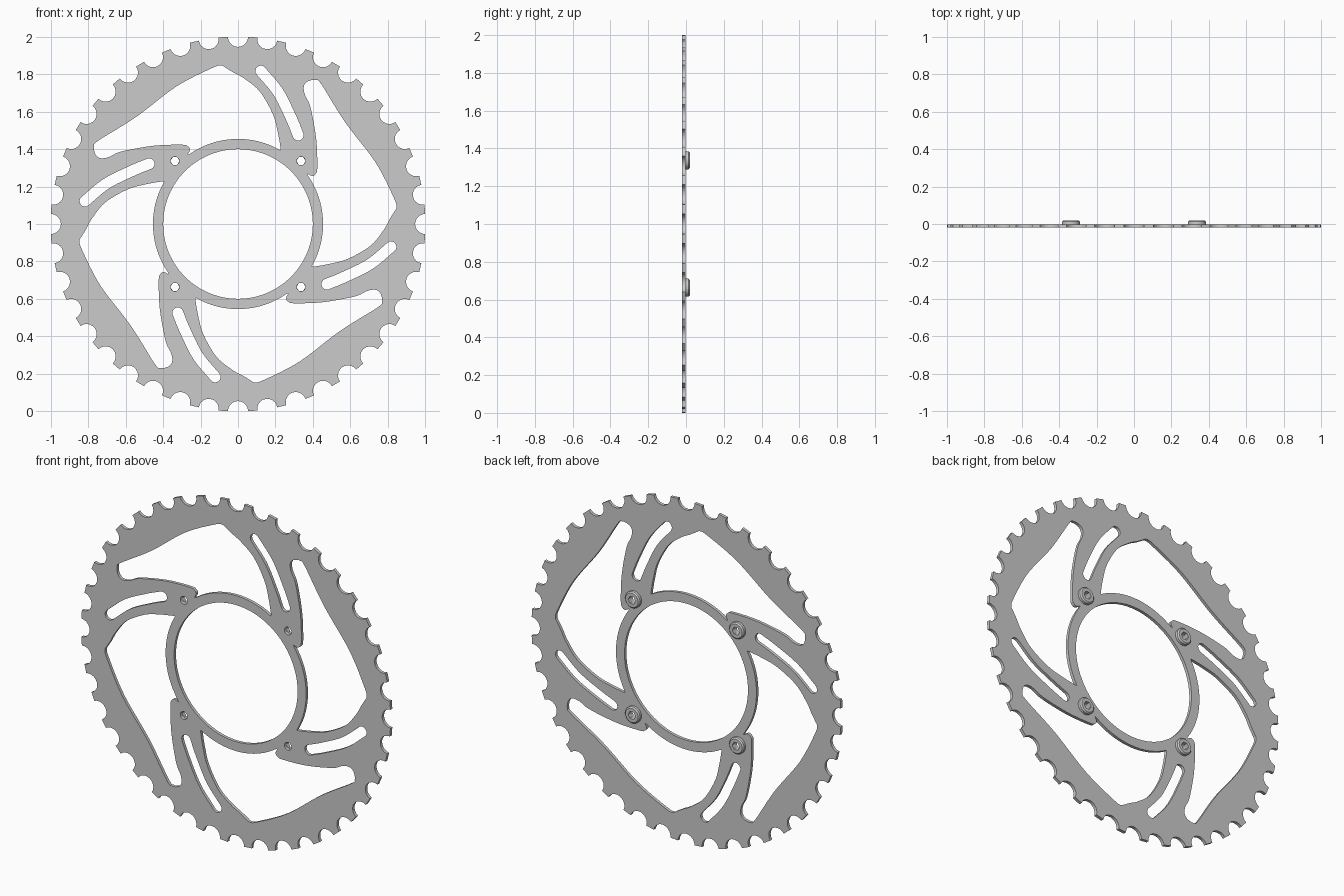
import bpy, bmesh
from math import sin, cos, pi, radians
from mathutils import Vector, Matrix

if "Cube" in bpy.data.objects:
    bpy.data.objects.remove(bpy.data.objects["Cube"])


def polar(r, a):
    return Vector((r * cos(a), r * sin(a)))


def circle(r, n, c=(0, 0)):
    return [Vector(c) + polar(r, 2 * pi * i / n) for i in range(n)]


def smooth(pts, n=6):
    """Catmull-Rom curve through an open list of points"""
    p = [Vector(q) for q in pts]
    p = [2 * p[0] - p[1]] + p + [2 * p[-1] - p[-2]]
    out = []
    for a, b, c, d in zip(p, p[1:], p[2:], p[3:]):
        for i in range(n):
            t = i / n
            out.append(0.5 * (2 * b + (c - a) * t + (2 * a - 5 * b + 4 * c - d) * t * t
                              + (3 * b - a - 3 * c + d) * t ** 3))
    return out + [p[-2]]


def slot(path, r):
    """Round-ended slot outline around a centre line"""
    p = smooth(path)
    nrm = []
    for i in range(len(p)):
        t = (p[min(i + 1, len(p) - 1)] - p[max(i - 1, 0)]).normalized()
        nrm.append(Vector((-t.y, t.x)) * r)
    left = [a + b for a, b in zip(p, nrm)]
    right = [a - b for a, b in zip(p, nrm)][::-1]

    def cap(c, v):
        return [c + Matrix.Rotation(-pi * k / 8, 2) @ v for k in range(1, 8)]
    return left + cap(p[-1], nrm[-1]) + right + cap(p[0], -nrm[0])


# Toothed rim outline: 40 roller seats
TEETH, SEAT = 40, 0.054
outline = []
for i in range(TEETH):
    a = 2 * pi * i / TEETH
    for k in range(11):
        outline.append(polar(1.001, a) + polar(SEAT, a - pi / 2 - pi * k / 10))

# Window between two arms
outer_edge = smooth([(-.065, .835), (-.09, .847), (-.14, .833), (-.33, .735),
                     (-.545, .572), (-.745, .447), (-.77, .415), (-.762, .372),
                     (-.735, .352), (-.69, .358), (-.625, .387), (-.455, .418),
                     (-.30, .424), (-.268, .415), (-.257, .397), (-.268, .372)])
ring_arc = [polar(.455, radians(125 - 65 * i / 16)) for i in range(17)]
arm_edge = smooth([(.228, .405), (.213, .49), (.185, .59), (.115, .71),
                   (.03, .78), (-.028, .812)])
window = outer_edge + ring_arc + arm_edge
arm_slot = slot([(.122, .818), (.215, .705), (.285, .565), (.322, .475)], .029)
BOLT = .337

loops = [outline, circle(.40, 96)]
for q in range(4):
    rot = Matrix.Rotation(q * pi / 2, 2)
    for shape in (window, arm_slot, circle(.023, 16, (BOLT, BOLT))):
        loops.append([rot @ p for p in shape])

# Chainring plate: filled curve with holes, turned upright
curve = bpy.data.curves.new("chainring_plate", 'CURVE')
curve.dimensions = '2D'
curve.fill_mode = 'BOTH'
curve.extrude = .009
for pts in loops:
    s = curve.splines.new('POLY')
    s.points.add(len(pts) - 1)
    for sp, p in zip(s.points, pts):
        sp.co = (p.x, p.y, 0, 1)
    s.use_cyclic_u = True
plate = bpy.data.objects.new("chainring_plate", curve)
bpy.context.collection.objects.link(plate)
plate.location = (0, -.011, 1)
plate.rotation_euler = (pi / 2, 0, 0)
bpy.context.view_layer.objects.active = plate
plate.select_set(True)
bpy.ops.object.convert(target='MESH')
bm = bmesh.new()
bm.from_mesh(plate.data)
bmesh.ops.remove_doubles(bm, verts=bm.verts, dist=1e-5)
bmesh.ops.recalc_face_normals(bm, faces=bm.faces)
bm.to_mesh(plate.data)
bm.free()
bpy.ops.object.shade_smooth_by_angle(angle=radians(30))


# Bolt heads on the back: chamfered disc with a hexagonal through socket
def bolt(name, x, z):
    N = 24
    bm = bmesh.new()
    rings = []
    for r, y, hexed in ((.024, -.003, True), (.048, -.003, False), (.048, .013, False),
                        (.041, .020, False), (.024, .020, True)):
        ring = []
        for i in range(N):
            a = 2 * pi * i / N
            rr = r * cos(pi / 6) / cos(a % (pi / 3) - pi / 6) if hexed else r
            ring.append(bm.verts.new((rr * cos(a), y, rr * sin(a))))
        rings.append(ring)
    for A, B in zip(rings, rings[1:] + rings[:1]):
        for i in range(N):
            j = (i + 1) % N
            bm.faces.new((A[i], A[j], B[j], B[i]))
    bmesh.ops.recalc_face_normals(bm, faces=bm.faces)
    me = bpy.data.meshes.new(name)
    bm.to_mesh(me)
    bm.free()
    ob = bpy.data.objects.new(name, me)
    ob.location = (x, 0, z)
    bpy.context.collection.objects.link(ob)
    bpy.ops.object.select_all(action='DESELECT')
    ob.select_set(True)
    bpy.context.view_layer.objects.active = ob
    bpy.ops.object.shade_smooth_by_angle(angle=radians(30))


for sx, side in ((-1, "left"), (1, "right")):
    for sz, level in ((-1, "lower"), (1, "upper")):
        bolt(f"bolt_{level}_{side}", sx * BOLT, 1 + sz * BOLT)
